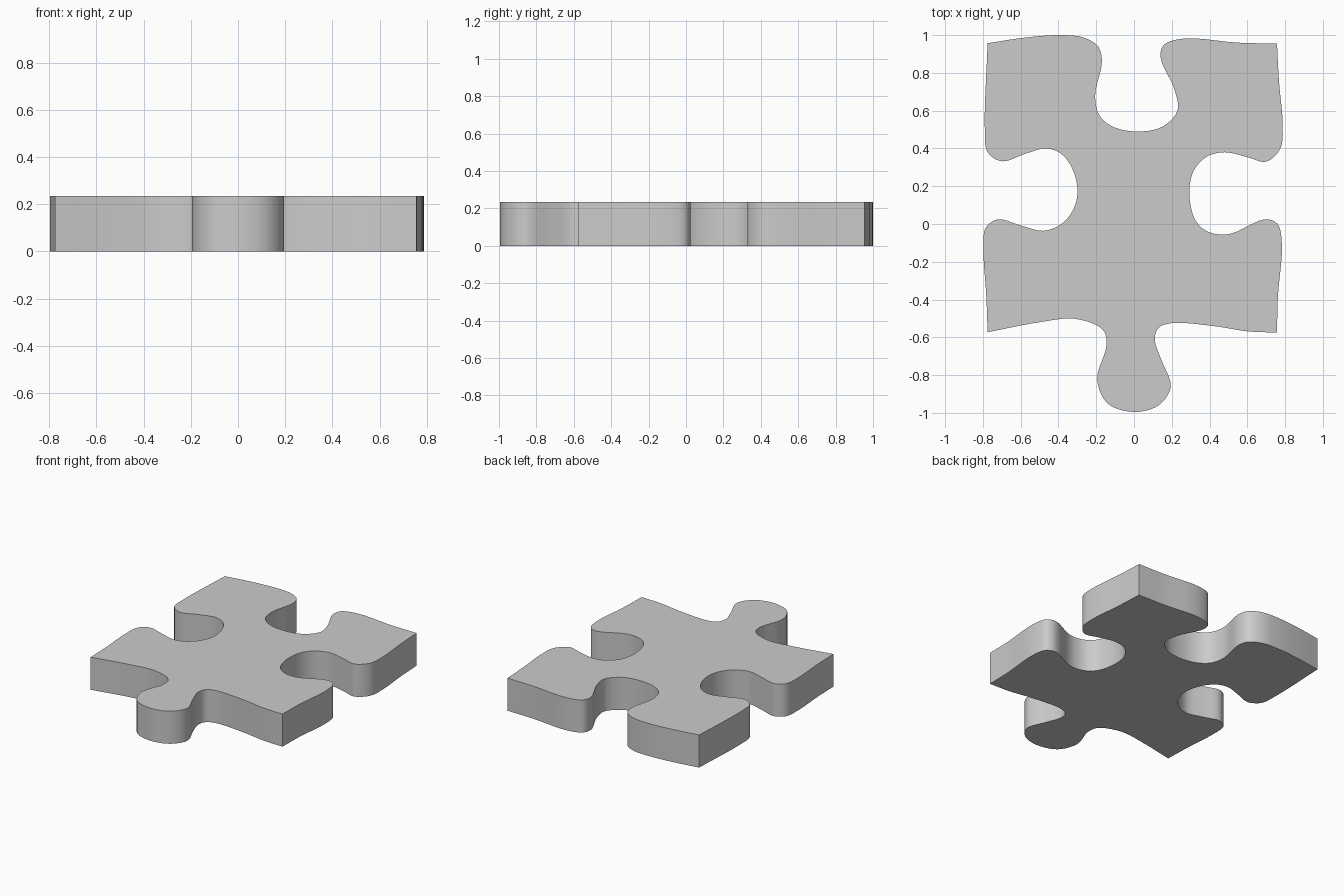
import bpy, bmesh, math
from mathutils import Vector

if "Cube" in bpy.data.objects:
    bpy.data.objects.remove(bpy.data.objects["Cube"])

HEIGHT = 0.235
STEPS = 5

# Each side of the piece runs clockwise from corner to corner
top = [(-.775, .957), (-.6, .984), (-.4, 1.0), (-.27, .988), (-.19, .94), (-.17, .86),
       (-.206, .677), (-.18, .57), (-.10, .51), (.03, .49), (.15, .515), (.23, .60),
       (.215, .71), (.14, .885), (.16, .95), (.27, .982), (.55, .96), (.757, .955)]
right = [(.757, .955), (.768, .75), (.787, .53), (.775, .40), (.70, .33), (.60, .354),
         (.48, .38), (.385, .356), (.315, .28), (.293, .16), (.325, .02), (.39, -.04),
         (.50, -.054), (.695, .025), (.76, .0), (.783, -.11), (.762, -.38), (.757, -.575)]
bottom = [(.757, -.575), (.60, -.568), (.42, -.54), (.20, -.525), (.13, -.55), (.11, -.61),
          (.145, -.72), (.195, -.86), (.13, -.96), (.0, -.995), (-.14, -.95), (-.195, -.82),
          (-.145, -.64), (-.165, -.56), (-.31, -.502), (-.50, -.52), (-.775, -.573)]
left = [(-.775, -.573), (-.782, -.38), (-.797, -.14), (-.785, -.02), (-.72, .025), (-.60, -.008),
        (-.48, -.036), (-.385, .0), (-.32, .08), (-.299, .18), (-.33, .30), (-.39, .375),
        (-.47, .40), (-.58, .37), (-.70, .332), (-.775, .38), (-.79, .50), (-.775, .957)]


def smooth_side(points):
    """Centripetal spline through the points, leaving out the final corner."""
    p = [Vector(q) for q in points]
    p = [2 * p[0] - p[1]] + p + [2 * p[-1] - p[-2]]
    out = []
    for a, b, c, d in zip(p, p[1:], p[2:], p[3:]):
        t1 = math.sqrt((b - a).length)
        t2 = t1 + math.sqrt((c - b).length)
        t3 = t2 + math.sqrt((d - c).length)
        for i in range(STEPS):
            t = t1 + (t2 - t1) * i / STEPS
            ab = a.lerp(b, t / t1)
            bc = b.lerp(c, (t - t1) / (t2 - t1))
            cd = c.lerp(d, (t - t2) / (t3 - t2))
            out.append(ab.lerp(bc, t / t2).lerp(bc.lerp(cd, (t - t1) / (t3 - t1)),
                                                (t - t1) / (t2 - t1)))
    return out


# Flat outline face, extruded straight up
outline = [v for side in (top, right, bottom, left) for v in smooth_side(side)]
bm = bmesh.new()
face = bm.faces.new([bm.verts.new((v.x, v.y, 0)) for v in outline])
upper = bmesh.ops.extrude_face_region(bm, geom=[face], use_keep_orig=True)["geom"]
bmesh.ops.translate(bm, vec=(0, 0, HEIGHT),
                    verts=[g for g in upper if isinstance(g, bmesh.types.BMVert)])
bmesh.ops.recalc_face_normals(bm, faces=bm.faces)
bmesh.ops.triangulate(bm, faces=[f for f in bm.faces if len(f.verts) > 4])
mesh = bpy.data.meshes.new("jigsaw_piece")
bm.to_mesh(mesh)
bm.free()
piece = bpy.data.objects.new("jigsaw_piece", mesh)
bpy.context.collection.objects.link(piece)

# Smooth walls with crisp rims and corners
bpy.context.view_layer.objects.active = piece
piece.select_set(True)
bpy.ops.object.shade_smooth_by_angle(angle=math.radians(35))
